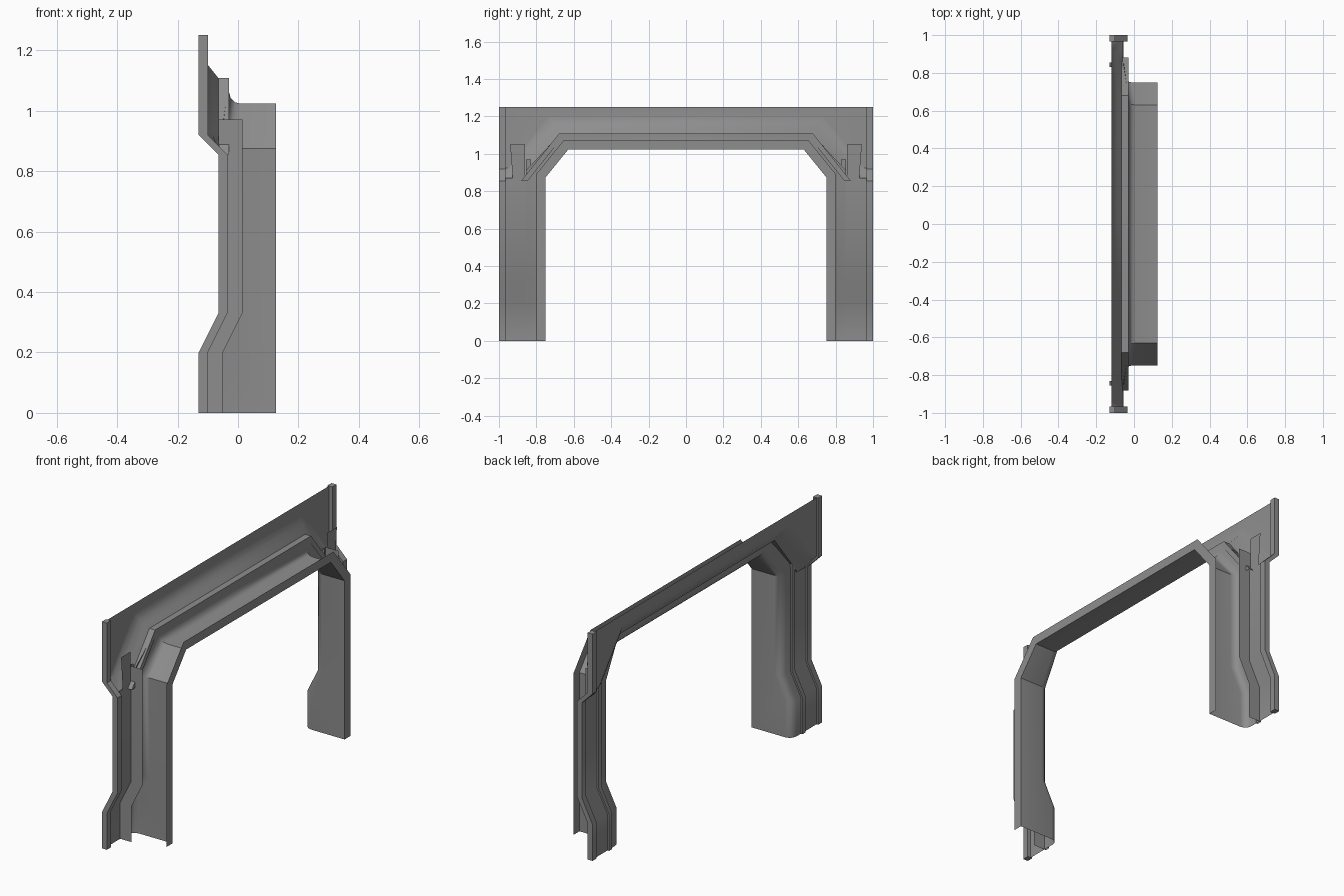
import bpy
import bmesh
import math

cube = bpy.data.objects.get("Cube")
if cube:
    bpy.data.objects.remove(cube, do_unlink=True)

# One plain grey for the whole frame
grey = bpy.data.materials.new("matte_grey")
grey.use_nodes = True
COLOUR = (0.27, 0.27, 0.27, 1)
grey.diffuse_color = COLOUR
grey.node_tree.nodes["Principled BSDF"].inputs["Base Color"].default_value = COLOUR


def sheet(name, rows, closed=False, caps=False):
    """Skin a grid of points, mirrored across the middle of the opening."""
    bm = bmesh.new()
    grid = [[bm.verts.new(p) for p in row] for row in rows]
    n = len(rows[0])
    for low, high in zip(grid, grid[1:]):
        for i in range(n if closed else n - 1):
            j = (i + 1) % n
            bm.faces.new((low[i], low[j], high[j], high[i]))
    if caps:
        bm.faces.new(grid[0])
        bm.faces.new(grid[-1])
    bmesh.ops.remove_doubles(bm, verts=bm.verts, dist=0.0002)
    bmesh.ops.recalc_face_normals(bm, faces=bm.faces)
    mesh = bpy.data.meshes.new(name)
    bm.to_mesh(mesh)
    bm.free()
    mesh.materials.append(grey)
    ob = bpy.data.objects.new(name, mesh)
    bpy.context.collection.objects.link(ob)
    bpy.ops.object.select_all(action="DESELECT")
    bpy.context.view_layer.objects.active = ob
    ob.select_set(True)
    bpy.ops.object.shade_smooth_by_angle(angle=math.radians(32))
    mirror = ob.modifiers.new("other_side", "MIRROR")
    mirror.use_axis = (False, True, False)
    return ob


# Back plane of each leg by height: the foot kicks backwards
FOOT, SHAFT = -0.13, -0.065
LEG = [(0, FOOT), (0.2, FOOT), (0.33, SHAFT)]


# Doorway lining: front lip, reveal, rounded back corner and back flange
def lining_section(b, flange):
    return [(0.125, 0.05), (0.125, 0), (b + 0.05, 0), (b + 0.03, 0.005),
            (b + 0.016, 0.018), (b + 0.01, 0.04), (b + 0.01, flange)]


rows = []
for z, b in LEG:
    rows.append([(x, 0.75 + d, z) for x, d in lining_section(b, 0.105)])
rows.append([(x, 0.75 + d, 0.875 + 0.354 * d)
             for x, d in lining_section(SHAFT, 0.105)])
top = lining_section(-0.04, 0.085)
rows.append([(x, 0.63 + 0.48 * d, 1.023 + d) for x, d in top])
rows.append([(x, 0, 1.023 + d) for x, d in top])
sheet("doorway_lining", rows)

# Leg rib: free-standing wall with a small fold at the back
rib = [(0.08, 0.855), (0, 0.855), (0, 0.83), (0.012, 0.83)]
sheet("leg_rib", [[(b + x, y, z) for x, y in rib]
                  for z, b in LEG + [(0.97, SHAFT)]])

# Leg channel floor between the rib and the outer strip
sheet("leg_channel", [[(b + 0.01, y, z) for y in (0.855, 0.97)]
                      for z, b in LEG + [(0.87, SHAFT)]])

# Outer strip: runs up the leg and on along the end of the header
strip = [(0, 0.965), (0.03, 0.965), (0.03, 1), (0, 1)]
path = LEG + [(0.855, SHAFT), (0.92, FOOT), (1.25, FOOT)]
sheet("outer_strip", [[(b + x, y, z) for x, y in strip] for z, b in path],
      closed=True, caps=True)

# Tab continuing the channel up behind the header
sheet("channel_tab", [[(-0.055, 0.86, 0.855), (-0.055, 0.925, 0.855)],
                      [(-0.055, 0.86, 1.05), (-0.055, 0.94, 1.05)]])

# Header: ledge and concave flare around the arch, blending to a flat panel
flare = [(-0.03, 0.06), (-0.03, 0.085), (-0.065, 0.085), (-0.085, 0.11),
         (-0.103, 0.132), (-0.115, 0.155), (-0.12, 0.18)]


def corner(d):
    return 0.63 + 0.58 * d, 1.023 + d


def diagonal(d, z):
    y, top_z = corner(d)
    return min(0.998, y + (top_z - z) / 1.25)


rows = [
    [(max(x, -0.06), diagonal(d, 0.855), 0.855) for x, d in flare]
    + [(-0.055, 0.998, 0.855)],
    [(x, diagonal(d, 0.925), 0.925) for x, d in flare]
    + [(-0.12, 0.998, 0.925)],
    [(x, *corner(d)) for x, d in flare] + [(-0.12, 0.998, 1.25)],
    [(x, 0, 1.023 + d) for x, d in flare] + [(-0.12, 0, 1.25)],
]
sheet("header_panel", rows)
